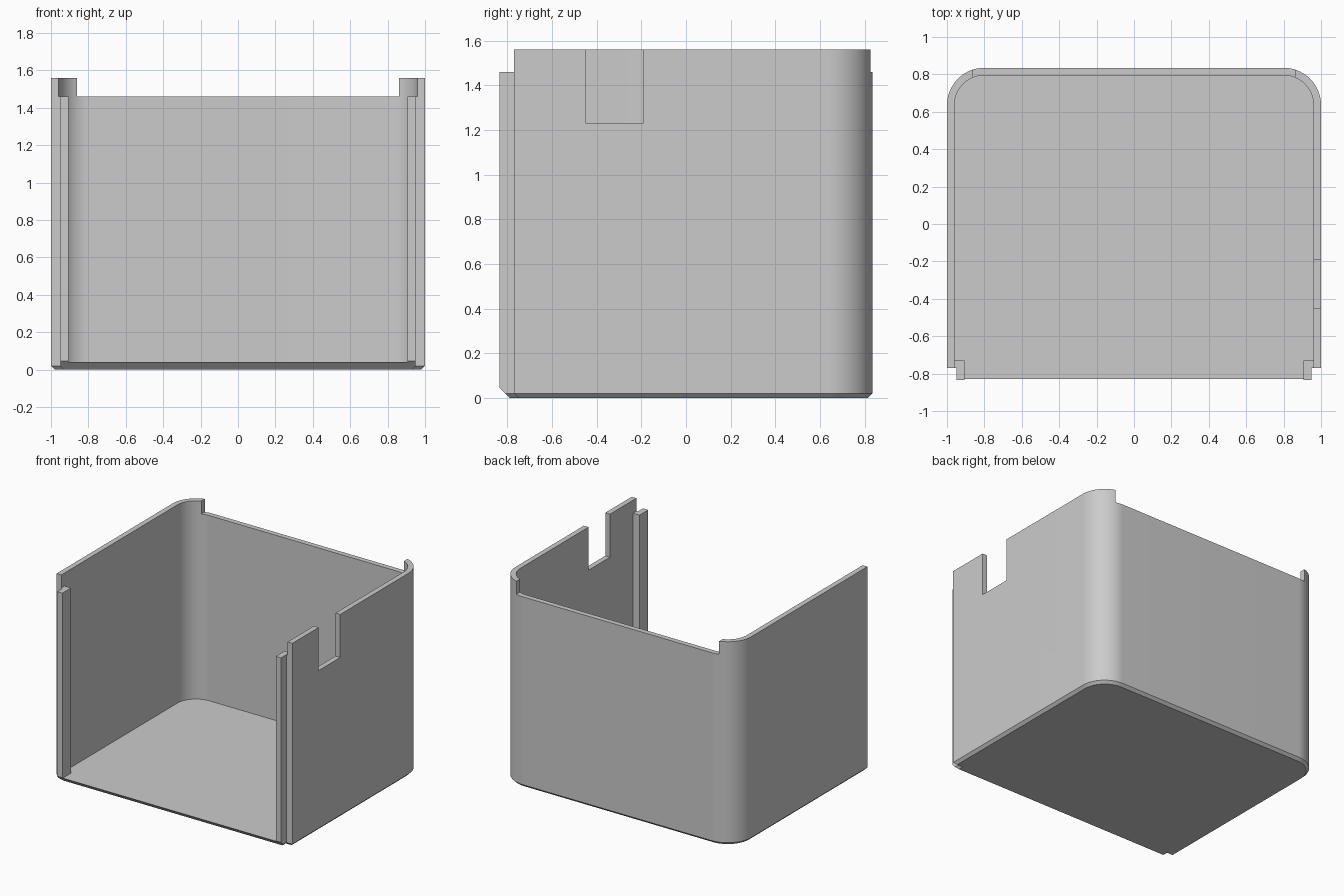
import bpy, bmesh
from math import sin, cos, pi

cube = bpy.data.objects.get("Cube")
if cube:
    bpy.data.objects.remove(cube, do_unlink=True)

BACK, FRONT, STEP = 0.835, -0.835, -0.77
WALL, FLOOR, TOP, RIM = 0.04, 0.04, 1.56, 1.46
RADIUS, SEGMENTS = 0.2, 24

grey = bpy.data.materials.new("Light grey plastic")
grey.use_nodes = True
grey.diffuse_color = (0.6, 0.6, 0.6, 1)
grey.node_tree.nodes["Principled BSDF"].inputs["Base Color"].default_value = (0.6, 0.6, 0.6, 1)


def outline(inset, front_half, front_y, step_y):
    """U-shaped plan: narrow front tongue, straight sides, rounded back corners."""
    half, r = 1 - inset, RADIUS - inset
    right = [(front_half, front_y), (front_half, step_y), (half, step_y)]
    for i in range(SEGMENTS + 1):
        a = i / SEGMENTS * pi / 2
        right.append((1 - RADIUS + r * cos(a), BACK - RADIUS + r * sin(a)))
    return right + [(-x, y) for x, y in reversed(right)]


def loft(name, layers):
    """Closed solid through matching outlines, given as (points, height)."""
    bm = bmesh.new()
    rings = [[bm.verts.new((x, y, z)) for x, y in pts] for pts, z in layers]
    bm.faces.new(rings[0])
    bm.faces.new(rings[-1])
    n = len(rings[0])
    for low, high in zip(rings, rings[1:]):
        for i in range(n):
            j = (i + 1) % n
            bm.faces.new((low[i], low[j], high[j], high[i]))
    bmesh.ops.recalc_face_normals(bm, faces=bm.faces)
    mesh = bpy.data.meshes.new(name)
    bm.to_mesh(mesh)
    bm.free()
    mesh.materials.append(grey)
    obj = bpy.data.objects.new(name, mesh)
    bpy.context.collection.objects.link(obj)
    return obj


def box(name, x0, x1, y0, y1, z0, z1):
    plan = [(x0, y0), (x1, y0), (x1, y1), (x0, y1)]
    return loft(name, [(plan, z0), (plan, z1)])


# Solid body with a chamfered bottom edge
full = outline(0, 0.95, FRONT, STEP)
body = loft("open_front_case", [
    (outline(0.02, 0.93, FRONT, STEP + 0.02), 0), (full, 0.02), (full, TOP)])

# Cavity, open at the front between the two lips
cavity = outline(WALL, 0.905, -1, -0.73)
cutters = [
    loft("cavity_cutter", [(cavity, FLOOR), (cavity, 2)]),
    box("lip_top_cutter", -0.96, 0.96, -1, -0.73, RIM, 2),
    box("back_rim_cutter", -0.86, 0.86, 0.7, 1, RIM, 2),
    box("side_notch_cutter", 0.9, 1.1, -0.45, -0.19, 1.23, 2),
]
bpy.context.view_layer.objects.active = body
for cutter in cutters:
    cutter.hide_render = True
    mod = body.modifiers.new(cutter.name, "BOOLEAN")
    mod.operation, mod.solver, mod.object = "DIFFERENCE", "EXACT", cutter
    bpy.ops.object.modifier_apply(modifier=mod.name)
for cutter in cutters:
    bpy.data.objects.remove(cutter, do_unlink=True)

# Sloped underside of the front tongue
bm = bmesh.new()
bm.from_mesh(body.data)
cut = bmesh.ops.bisect_plane(
    bm, geom=bm.verts[:] + bm.edges[:] + bm.faces[:], dist=1e-5,
    plane_co=(0, -0.79, 0), plane_no=(0, -1, -1), clear_outer=True)
edges = [e for e in cut["geom_cut"] if isinstance(e, bmesh.types.BMEdge)]
bmesh.ops.holes_fill(bm, edges=edges, sides=0)
bmesh.ops.recalc_face_normals(bm, faces=bm.faces)
bm.to_mesh(body.data)
bm.free()

bpy.ops.object.select_all(action="DESELECT")
body.select_set(True)
bpy.ops.object.shade_smooth_by_angle(angle=pi / 6)
